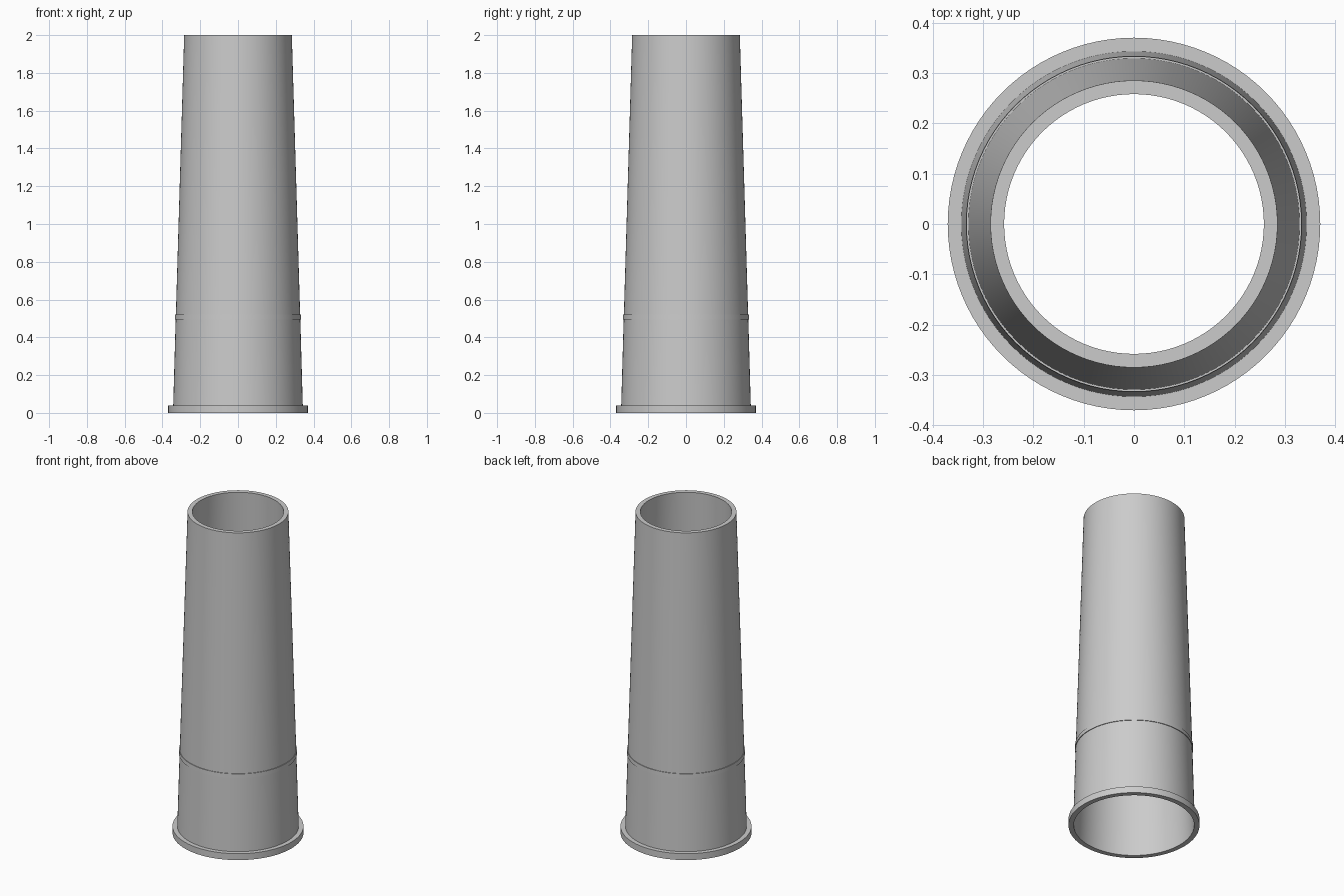
import bpy
import bmesh
from math import cos, sin, pi, radians

SIDES = 96

cube = bpy.data.objects.get("Cube")
if cube:
    bpy.data.objects.remove(cube, do_unlink=True)

grey = bpy.data.materials.new("plain grey")
grey.use_nodes = True
colour = (0.6, 0.6, 0.6, 1)
grey.diffuse_color = colour
grey.node_tree.nodes["Principled BSDF"].inputs["Base Color"].default_value = colour


def lathe(name, profile):
    """Spin a closed (radius, height) profile around the z axis."""
    bm = bmesh.new()
    rings = [[bm.verts.new((r * cos(2 * pi * i / SIDES), r * sin(2 * pi * i / SIDES), z))
              for i in range(SIDES)] for r, z in profile]
    for a, b in zip(rings, rings[1:] + rings[:1]):
        for i in range(SIDES):
            j = (i + 1) % SIDES
            bm.faces.new((a[i], a[j], b[j], b[i]))
    bmesh.ops.recalc_face_normals(bm, faces=bm.faces)
    mesh = bpy.data.meshes.new(name)
    bm.to_mesh(mesh)
    bm.free()
    mesh.materials.append(grey)
    obj = bpy.data.objects.new(name, mesh)
    bpy.context.collection.objects.link(obj)
    bpy.ops.object.select_all(action='DESELECT')
    obj.select_set(True)
    bpy.context.view_layer.objects.active = obj
    bpy.ops.object.shade_smooth_by_angle(angle=radians(30))
    return obj


# Hollow tapered tube with a base flange and a thin raised band
lathe("tapered_tube", [
    (0.34, 0), (0.37, 0), (0.37, 0.04), (0.343, 0.04),
    (0.33, 0.495), (0.334, 0.495), (0.333, 0.52), (0.329, 0.52),
    (0.285, 2), (0.258, 2),
])
